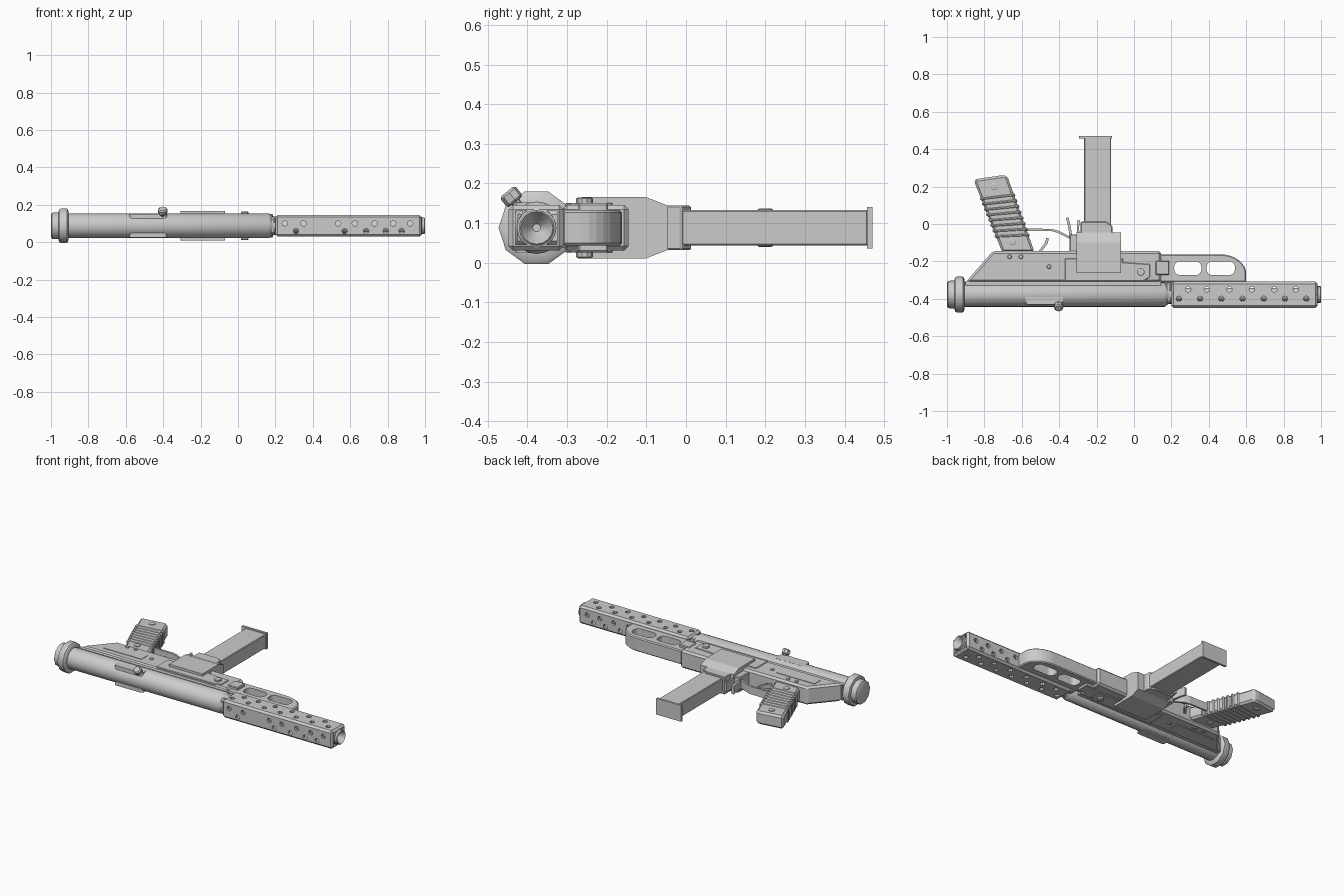
import bpy, bmesh, math
from mathutils import Vector, Matrix

if "Cube" in bpy.data.objects:
    bpy.data.objects.remove(bpy.data.objects["Cube"])

CY, CZ = -0.377, 0.088      # bore axis (runs along x)


def finish(name, bm, smooth=None, bevel=0, segments=1):
    bmesh.ops.recalc_face_normals(bm, faces=bm.faces)
    me = bpy.data.meshes.new(name)
    bm.to_mesh(me)
    bm.free()
    ob = bpy.data.objects.new(name, me)
    bpy.context.collection.objects.link(ob)
    if bevel:
        m = ob.modifiers.new("bevel", "BEVEL")
        m.width, m.segments, m.limit_method = bevel, segments, "ANGLE"
        m.angle_limit = math.radians(35)
    if smooth:
        bpy.ops.object.select_all(action="DESELECT")
        bpy.context.view_layer.objects.active = ob
        ob.select_set(True)
        bpy.ops.object.shade_smooth_by_angle(angle=math.radians(smooth))
    return ob


def prism(name, pts, half, bevel=0, smooth=None):
    """Extrude an xy outline symmetrically about the bore height."""
    bm = bmesh.new()
    f = bm.faces.new([bm.verts.new((x, y, CZ - half)) for x, y in pts])
    r = bmesh.ops.extrude_face_region(bm, geom=[f])
    bmesh.ops.translate(bm, vec=(0, 0, 2 * half),
                        verts=[v for v in r["geom"] if isinstance(v, bmesh.types.BMVert)])
    return finish(name, bm, smooth, bevel)


def rect(x0, x1, y0, y1):
    return [(x0, y0), (x1, y0), (x1, y1), (x0, y1)]


def slot(x0, x1, y0, y1, r, n=4):
    pts = []
    for k, (cx, cy) in enumerate([(x1 - r, y1 - r), (x0 + r, y1 - r), (x0 + r, y0 + r), (x1 - r, y0 + r)]):
        for i in range(n + 1):
            a = (k + i / n) * math.pi / 2
            pts.append((cx + r * math.cos(a), cy + r * math.sin(a)))
    return pts


def strip(name, pts, w, half):
    """Ribbon of constant width following a path."""
    a, b = [], []
    for i, p in enumerate(pts):
        d = Vector(pts[min(i + 1, len(pts) - 1)]) - Vector(pts[max(i - 1, 0)])
        n = Vector((-d.y, d.x)).normalized() * w / 2
        a.append(Vector(p) + n)
        b.append(Vector(p) - n)
    return prism(name, a + b[::-1], half)


def lathe(name, prof, sides, smooth=40, origin=(0, CY, CZ), axis=(1, 0, 0)):
    """Spin (distance along axis, radius) pairs round an axis."""
    bm = bmesh.new()
    rings = [[bm.verts.new((d, r * math.cos(2 * math.pi * i / sides), r * math.sin(2 * math.pi * i / sides)))
              for i in range(sides)] for d, r in prof]
    for p, q in zip(rings, rings[1:]):
        for i in range(sides):
            j = (i + 1) % sides
            bm.faces.new((p[i], p[j], q[j], q[i]))
    bm.faces.new(rings[0])
    bm.faces.new(rings[-1])
    rot = Vector((1, 0, 0)).rotation_difference(Vector(axis)).to_matrix().to_4x4()
    bmesh.ops.transform(bm, matrix=Matrix.Translation(origin) @ rot, verts=bm.verts)
    return finish(name, bm, smooth)


def screw(name, x, y, r, half):
    for side, s in (("upper", 1), ("lower", -1)):
        lathe(f"{name}_{side}", [(0, r), (half - 0.003, r), (half, r * 0.75)], 10, 30, (x, y, CZ), (0, 0, s))


def cut(ob, cutters):
    for c in cutters:
        m = ob.modifiers.new("cut", "BOOLEAN")
        m.operation, m.object, m.solver = "DIFFERENCE", c, "EXACT"
    me = bpy.data.meshes.new_from_object(ob.evaluated_get(bpy.context.evaluated_depsgraph_get()))
    ob.modifiers.clear()
    ob.data = me
    for c in cutters:
        bpy.data.objects.remove(c)


def drills(name, spots, axis, r=0.015):
    bm = bmesh.new()
    for x, v in spots:
        pos, rot = ((x, v, CZ), Matrix()) if axis == "z" else ((x, CY, v), Matrix.Rotation(math.pi / 2, 4, "X"))
        bmesh.ops.create_cone(bm, cap_ends=True, segments=8, radius1=r, radius2=r, depth=0.4,
                              matrix=Matrix.Translation(pos) @ rot)
    ob = finish(name, bm)
    ob.hide_render = True
    return ob


# Receiver tube, rear cap and front collar
lathe("receiver_tube", [(-0.93, 0.066), (0.165, 0.066), (0.175, 0.058), (0.185, 0.05), (0.21, 0.05)], 20)
lathe("rear_cap", [(-1, 0.062), (-0.994, 0.073), (-0.96, 0.075), (-0.956, 0.092), (-0.948, 0.096),
                   (-0.915, 0.096), (-0.908, 0.088), (-0.905, 0.06)], 10)
prism("front_collar", rect(0.165, 0.205, -0.425, -0.31), 0.046, 0.012)
prism("ejection_cover", slot(-0.58, -0.38, -0.43, -0.36, 0.015), 0.064)

# Perforated square shroud
shroud = prism("barrel_shroud", rect(0.2, 0.982, -0.448, -0.308), 0.058, 0.012)
bore = prism("shroud_hollow", rect(0.1, 1.1, -0.43, -0.326), 0.042)
top_holes = [(x, -0.35) for x in (0.29, 0.39, 0.51, 0.63, 0.75, 0.865)] + \
            [(0.24 + 0.1135 * i, -0.4) for i in range(7)]
side_holes = [(x, 0.1) for x in (0.25, 0.35, 0.535, 0.625, 0.73, 0.83, 0.92)] + \
             [(x, 0.06) for x in (0.31, 0.57, 0.685, 0.79, 0.875)]
cut(shroud, [bore, drills("top_drills", top_holes, "z"), drills("side_drills", side_holes, "y")])

# Barrel with dished muzzle
lathe("barrel", [(0.19, 0.036), (0.965, 0.036), (0.968, 0.05), (0.98, 0.05), (0.983, 0.045), (0.996, 0.045),
                 (1.0, 0.041), (0.99, 0.034), (0.97, 0.022), (0.955, 0.01)], 16)

# Slotted handguard with rounded nose
nose = [(0.46 + 0.14 * math.sin(a), -0.265 + 0.103 * math.cos(a)) for a in (i * math.pi / 16 for i in range(9))]
guard = prism("handguard", [(0.13, -0.312), (0.13, -0.162)] + nose + [(0.6, -0.312)], 0.045, 0.006)
cut(guard, [prism(f"slot_{i}", slot(x0, x1, -0.273, -0.2, 0.03), 0.2)
            for i, (x0, x1) in enumerate([(0.215, 0.36), (0.388, 0.54)])])

# Lower receiver and its raised side plates
prism("lower_receiver", [(-0.9, -0.312), (-0.755, -0.145), (0.145, -0.145), (0.145, -0.312)], 0.058, 0.012)
prism("receiver_rail", rect(-0.9, 0.145, -0.33, -0.305), 0.05)
prism("rear_plate", rect(-0.77, -0.5, -0.267, -0.207), 0.061)
prism("middle_plate", [(-0.37, -0.305), (0.05, -0.305), (0.085, -0.285), (0.085, -0.215),
                       (-0.06, -0.205), (-0.06, -0.185), (-0.37, -0.185)], 0.063, 0.003)
prism("latch_block", rect(0.115, 0.188, -0.272, -0.197), 0.062, 0.004)
screw("large_pin", 0.036, -0.256, 0.021, 0.077)
for i, (x, y) in enumerate([(-0.665, -0.175), (-0.605, -0.175), (-0.455, -0.228)]):
    screw(f"small_pin_{i}", x, y, 0.012, 0.064)

# Magazine housing: chamfered block, throat and side fence
well = prism("magazine_housing", rect(-0.307, -0.07, -0.262, -0.046), 0.078)
bm = bmesh.new()
bm.from_mesh(well.data)
for v in bm.verts:                      # taper towards the throat
    if v.co.y > -0.1:
        v.co.z = CZ + math.copysign(0.056, v.co.z - CZ)
ext = bmesh.ops.bisect_plane(bm, geom=bm.verts[:] + bm.edges[:] + bm.faces[:],
                             plane_co=(0, -0.1, 0), plane_no=(0, 1, 0))
for g in ext["geom_cut"]:
    if isinstance(g, bmesh.types.BMVert):
        g.co.z = CZ + math.copysign(0.077, g.co.z - CZ)
bm.to_mesh(well.data)
bm.free()
prism("magazine_throat", [(-0.285, -0.06), (-0.115, -0.06), (-0.115, -0.012), (-0.15, 0.013), (-0.285, 0.013)],
      0.056, 0.004)
prism("housing_rear", rect(-0.345, -0.29, -0.16, -0.055), 0.045, 0.005)

# Magazine
prism("magazine", rect(-0.267, -0.122, -0.05, 0.46), 0.045, 0.004)
prism("magazine_base", rect(-0.295, -0.118, 0.457, 0.471), 0.052)

# Raked grip with wrapped ridges
A, B, C, D = Vector((-0.705, -0.15)), Vector((-0.532, -0.15)), Vector((-0.678, 0.258)), Vector((-0.856, 0.232))
prism("grip", [A, B, C, (-0.71, 0.26), (-0.845, 0.24), D], 0.042, 0.012)
for i in range(8):
    t = 0.2 + i * 0.075
    l0, l1, r0, r1 = A.lerp(D, t), A.lerp(D, t + 0.045), B.lerp(C, t), B.lerp(C, t + 0.045)
    out = Vector((0.006, 0.002))
    prism(f"grip_ridge_{i}", [l0 - out, r0 + out, r1 + out, l1 - out], 0.0445, 0.006)
screw("grip_screw_top", -0.75, 0.2, 0.019, 0.049)
screw("grip_screw_base", -0.65, -0.095, 0.019, 0.049)

# Trigger group
strip("trigger_guard", [(-0.59, -0.03), (-0.44, -0.032), (-0.405, -0.042), (-0.34, -0.075), (-0.3, -0.08)], 0.012, 0.025)
strip("trigger", [(-0.462, -0.075), (-0.468, -0.1), (-0.482, -0.12), (-0.505, -0.15)], 0.014, 0.014)
strip("magazine_catch", [(-0.357, 0.034), (-0.346, -0.01), (-0.336, -0.075)], 0.014, 0.025)
strip("catch_link", [(-0.295, 0.02), (-0.3, -0.02), (-0.297, -0.06)], 0.012, 0.03)

# Angled charging handle
lathe("charging_handle", [(0.05, 0.012), (0.084, 0.012), (0.085, 0.021), (0.09, 0.025),
                          (0.112, 0.025), (0.118, 0.018)], 8, 30, (-0.403, CY, CZ), (0, -0.63, 0.77))
